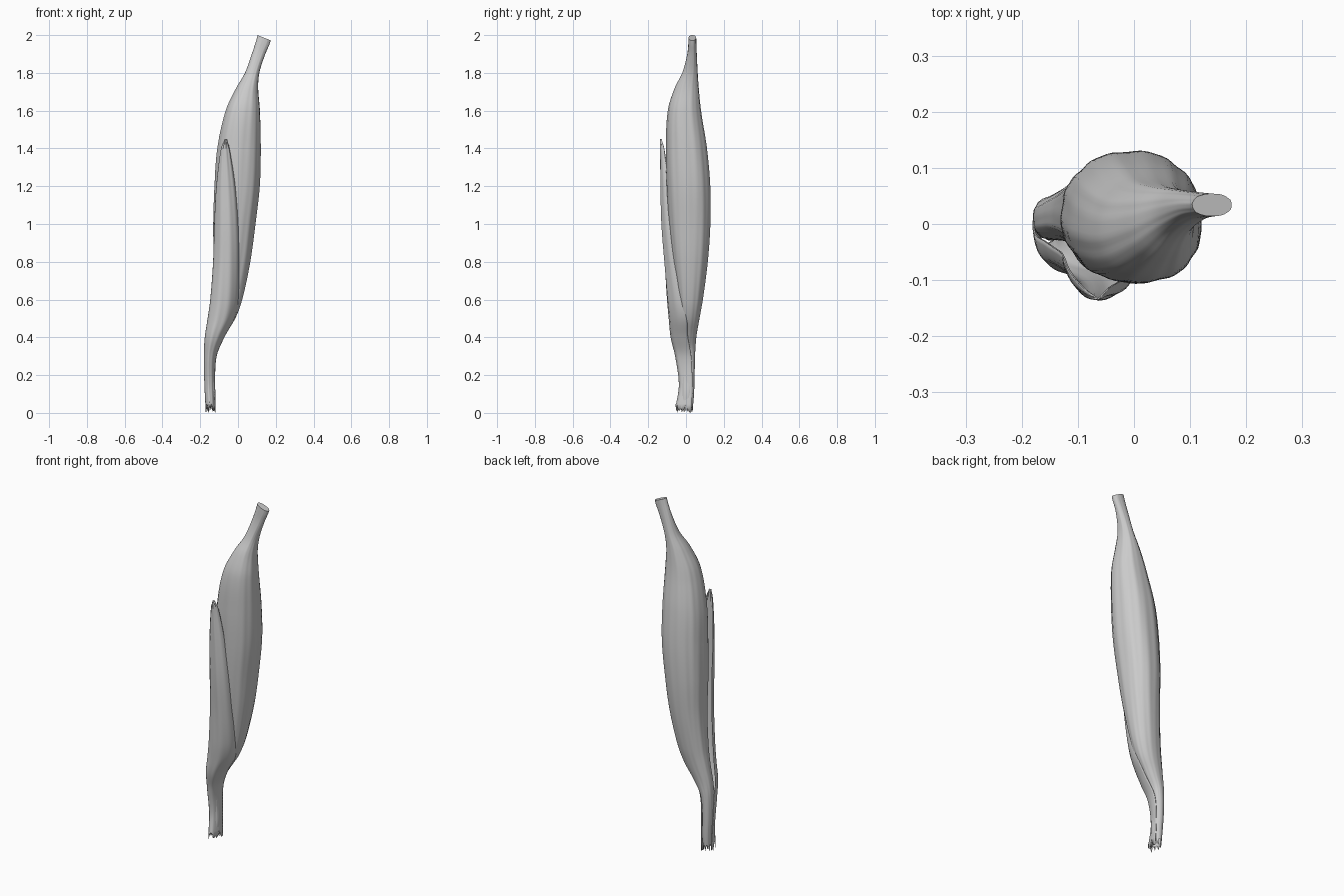
import bpy, bmesh, math, random

if "Cube" in bpy.data.objects:
    bpy.data.objects.remove(bpy.data.objects["Cube"])
random.seed(4)

# Body stations: z, left x, right x, front y, back y
BODY = [
    (0.03, -0.168, -0.125, -0.030, 0.036), (0.10, -0.172, -0.120, -0.025, 0.042),
    (0.20, -0.178, -0.124, -0.026, 0.045), (0.33, -0.180, -0.112, -0.028, 0.049),
    (0.41, -0.174, -0.070, -0.030, 0.056), (0.50, -0.160, -0.015, -0.034, 0.072),
    (0.60, -0.146, 0.022, -0.045, 0.090), (0.80, -0.132, 0.064, -0.068, 0.116),
    (1.00, -0.132, 0.091, -0.088, 0.130), (1.20, -0.125, 0.114, -0.100, 0.130),
    (1.40, -0.110, 0.120, -0.105, 0.113), (1.60, -0.066, 0.116, -0.096, 0.081),
    (1.72, -0.010, 0.107, -0.060, 0.068), (1.80, 0.037, 0.113, -0.020, 0.062),
    (1.90, 0.076, 0.142, 0.007, 0.057), (1.98, 0.104, 0.174, 0.014, 0.054)]
# Loose leaf stations: z, left x, right x, left y, crest y, right y
LEAF = [
    (0.03, -0.172, -0.118, 0.010, -0.054, 0.030), (0.15, -0.178, -0.121, 0.010, -0.036, 0.034),
    (0.30, -0.181, -0.113, 0.000, -0.056, 0.028), (0.40, -0.176, -0.072, -0.020, -0.080, 0.010),
    (0.50, -0.161, -0.018, -0.030, -0.090, 0.005), (0.60, -0.147, 0.002, -0.040, -0.100, -0.015),
    (0.80, -0.132, 0.006, -0.050, -0.115, -0.052), (1.00, -0.126, 0.002, -0.060, -0.129, -0.077),
    (1.20, -0.115, -0.014, -0.085, -0.134, -0.096), (1.40, -0.090, -0.045, -0.115, -0.135, -0.115),
    (1.45, -0.070, -0.058, -0.130, -0.135, -0.130)]


def smooth_rows(rows, count):
    """Hermite-interpolated stations, evenly spaced in z."""
    def slope(i, k):
        a, b = rows[max(i - 1, 0)], rows[min(i + 1, len(rows) - 1)]
        return (b[k] - a[k]) / (b[0] - a[0])
    out = []
    for n in range(count):
        z = rows[0][0] + (rows[-1][0] - rows[0][0]) * n / (count - 1)
        i = max(j for j in range(len(rows) - 1) if rows[j][0] <= z + 1e-9)
        h = rows[i + 1][0] - rows[i][0]
        t = (z - rows[i][0]) / h
        vals = [z]
        for k in range(1, len(rows[0])):
            p, q = rows[i][k], rows[i + 1][k]
            vals.append(p * (1 + 2 * t) * (1 - t) ** 2 + slope(i, k) * h * t * (1 - t) ** 2
                        + q * t * t * (3 - 2 * t) + slope(i + 1, k) * h * t * t * (t - 1))
        out.append(vals)
    return out


def loft(name, rings, closed, cap_top=False):
    bm = bmesh.new()
    vs = [[bm.verts.new(p) for p in r] for r in rings]
    n = len(rings[0])
    for a, b in zip(vs, vs[1:]):
        for j in range(n if closed else n - 1):
            k = (j + 1) % n
            bm.faces.new((a[j], a[k], b[k], b[j]))
    if cap_top:
        bm.faces.new(vs[-1])
    me = bpy.data.meshes.new(name)
    bm.to_mesh(me)
    bm.free()
    ob = bpy.data.objects.new(name, me)
    bpy.context.collection.objects.link(ob)
    bpy.context.view_layer.objects.active = ob
    ob.select_set(True)
    bpy.ops.object.shade_smooth_by_angle(angle=math.radians(45))
    ob.select_set(False)
    return ob


def torn(z):
    """Ragged drop applied near the torn bottom end."""
    return random.uniform(-0.028, 0.02) if z < 0.035 else 0.0


# Husk body with stem: soft square section, lengthwise wrinkles
SIDES = 72
rings = []
for z, xl, xr, yf, yb in smooth_rows(BODY, 110):
    cx, cy, rx, ry = (xl + xr) / 2, (yf + yb) / 2, (xr - xl) / 2, (yb - yf) / 2
    belly = max(0.0, min(1.0, (1.85 - z) / 0.3, (z - 0.25) / 0.3))
    ring = []
    for j in range(SIDES):
        a = 2 * math.pi * j / SIDES
        c, s = math.cos(a), math.sin(a)
        e = 2 / 2.25
        w = 1 + 0.010 * math.sin(9 * a + 2.5 * z) + 0.007 * math.sin(17 * a - 3 * z)
        w -= 0.07 * belly * max(0, math.cos(a - 2.36)) ** 4
        x = cx + rx * w * math.copysign(abs(c) ** e, c)
        y = cy + ry * w * math.copysign(abs(s) ** e, s)
        tilt = -0.4 * (x - cx) * max(0, (z - 1.8) / 0.18)
        ring.append((x, y, z + tilt + torn(z)))
    rings.append(ring)
stem_top = max(p[2] for p in rings[-1])
rings[-1] = [(x, y, z + 2.0 - stem_top) for x, y, z in rings[-1]]
loft("husk_body", rings, True, cap_top=True)

# Loose outer leaf, lifted off the front and wrapping the tail
ACROSS = 24
rings = []
for z, xl, xr, yl, ym, yr in smooth_rows(LEAF, 80):
    ring = []
    for j in range(ACROSS + 1):
        t = j / ACROSS
        a = (t - 0.5) * math.pi
        x = (xl + xr) / 2 + (xr - xl) / 2 * math.sin(a)
        y = yl + (yr - yl) * t + (ym - (yl + yr) / 2) * math.cos(a)
        y += 0.002 * math.sin(26 * t + 2 * z) * math.cos(a)
        ring.append((x, y, z + torn(z)))
    rings.append(ring)
leaf = loft("outer_leaf", rings, False)
thick = leaf.modifiers.new("thickness", 'SOLIDIFY')
thick.thickness = 0.003
thick.offset = -1
